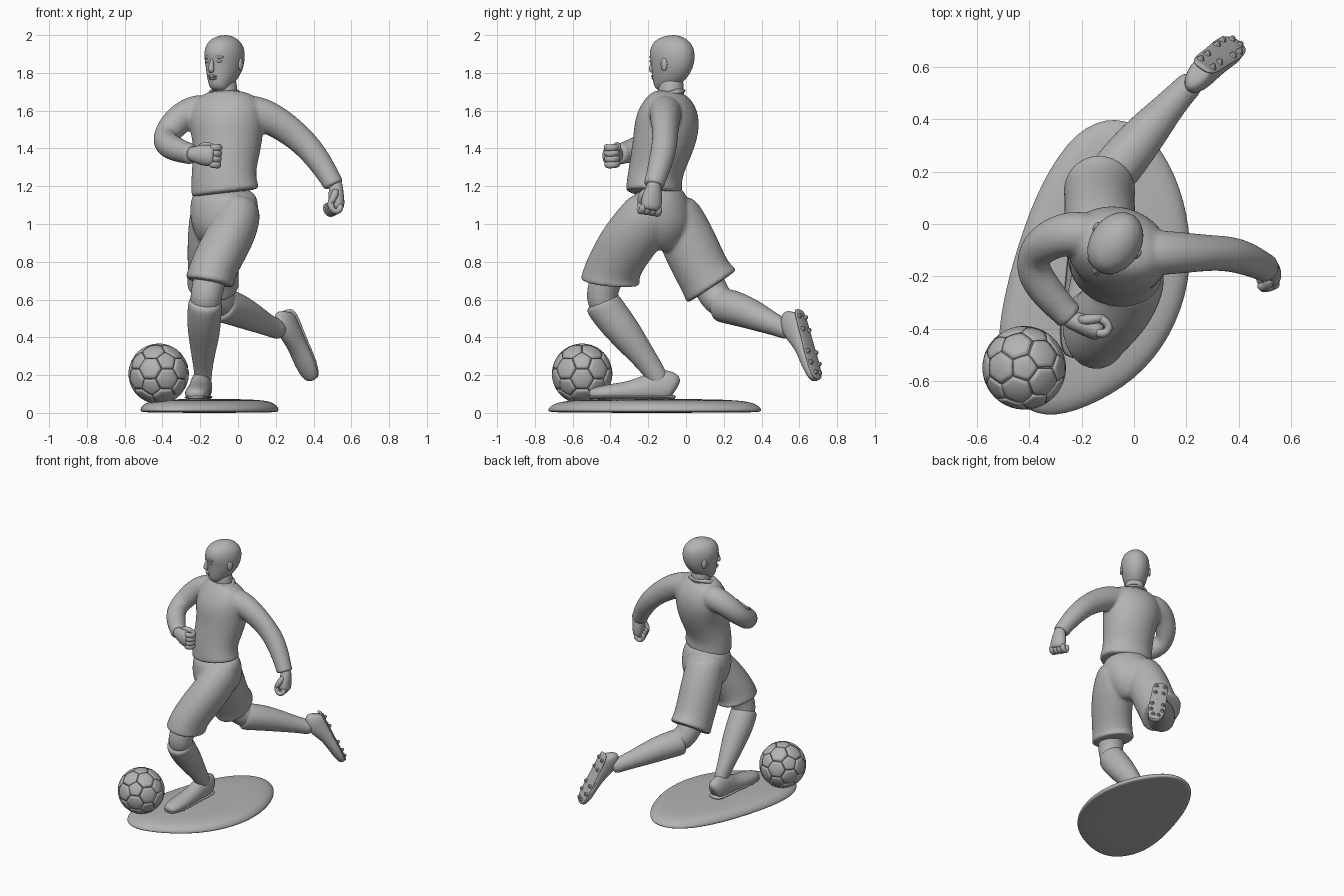
import bpy, bmesh, math
from mathutils import Vector as V, Matrix

cube = bpy.data.objects.get("Cube")
if cube:
    bpy.data.objects.remove(cube, do_unlink=True)

GREY = (0.45, 0.45, 0.45, 1)
mat = bpy.data.materials.new("plain grey")
mat.use_nodes = True
mat.diffuse_color = GREY
mat.node_tree.nodes["Principled BSDF"].inputs["Base Color"].default_value = GREY


def finish(name, bm, smooth=True, subsurf=0, recalc=True):
    if recalc:
        bmesh.ops.recalc_face_normals(bm, faces=bm.faces[:])
    for f in bm.faces:
        f.smooth = smooth
    me = bpy.data.meshes.new(name)
    bm.to_mesh(me)
    bm.free()
    me.materials.append(mat)
    ob = bpy.data.objects.new(name, me)
    bpy.context.collection.objects.link(ob)
    if subsurf:
        mod = ob.modifiers.new("smooth", 'SUBSURF')
        mod.levels = mod.render_levels = subsurf
    return ob


def skin(bm, rows, ref, hem=False, sides=14, floor=None):
    """Skin elliptical rings (x, y, z, half width, half depth) set square to their path."""
    rows = [(V(r[:3]), r[3], r[-1]) for r in rows]
    if hem:  # doubled end ring keeps the cloth edge crisp
        p, a, b = rows[-1]
        back = (rows[-2][0] - p).normalized() * 0.012
        rows.insert(-1, (p + back, a, b))
    grow = 3 / (2 + math.cos(math.tau / sides))
    rings = []
    for i, (p, a, b) in enumerate(rows):
        t = (rows[min(i + 1, len(rows) - 1)][0] - rows[max(i - 1, 0)][0]).normalized()
        u = t.cross(V(ref)).normalized()
        w = u.cross(t)
        ring = []
        for k in range(sides):
            ang = math.tau * k / sides
            q = p + grow * (u * a * math.cos(ang) + w * b * math.sin(ang))
            if floor is not None:
                q.z = max(q.z, floor)
            ring.append(bm.verts.new(q))
        rings.append(ring)
    bridge(bm, rings)


def bridge(bm, rings):
    for r, s in zip(rings, rings[1:]):
        for k in range(len(r)):
            n = (k + 1) % len(r)
            bm.faces.new((r[k], r[n], s[n], s[k]))
    bm.faces.new(rings[0])
    bm.faces.new(rings[-1])


def loft(name, rows, ref, matrix=None, **options):
    bm = bmesh.new()
    skin(bm, rows, ref, **options)
    if matrix:
        bm.transform(matrix)
    return finish(name, bm, subsurf=2)


def garment(name, pieces):
    """Several lofts fused into one soft cloth surface."""
    bm = bmesh.new()
    for rows, ref, hem in pieces:
        skin(bm, rows, ref, hem=hem)
    ob = finish(name, bm, subsurf=2)
    fuse = ob.modifiers.new("fuse", 'REMESH')
    fuse.mode = 'VOXEL'
    fuse.voxel_size = .01
    fuse.use_smooth_shade = True
    soft = ob.modifiers.new("soften", 'SMOOTH')
    soft.factor = .5
    soft.iterations = 6


def frame(origin, x, y, z):
    m = Matrix((V(x).normalized(), V(y).normalized(), V(z).normalized())).transposed().to_4x4()
    m.translation = V(origin)
    return m


def blob(name, m, centre, size):
    bm = bmesh.new()
    bmesh.ops.create_uvsphere(bm, u_segments=16, v_segments=10, radius=1)
    bm.transform(m @ Matrix.Translation(centre) @ Matrix.Diagonal((*size, 1)))
    return finish(name, bm)


# Ground plate: outline stacked in shrinking rings
OUTLINE = [(-.07, .39), (-.22, .34), (-.35, .14), (-.43, -.08), (-.49, -.3), (-.51, -.5),
           (-.45, -.66), (-.33, -.72), (-.18, -.68), (0, -.58), (.13, -.42), (.2, -.22),
           (.2, -.02), (.15, .17), (.05, .33)]
bm = bmesh.new()
mid = V((-.15, -.17))
bridge(bm, [[bm.verts.new((*(mid + (V(p) - mid) * s), z)) for p in OUTLINE]
            for s, z in ((1, 0), (1.05, .008), (1.05, .024), (.99, .05), (.86, .066), (.5, .074))])
finish("ground_plate", bm, subsurf=2)

# Ball: separate curved panels over a core, leaving seam grooves
BALL, RAD = V((-.42, -.55, .207)), .16
bm = bmesh.new()
bmesh.ops.create_icosphere(bm, subdivisions=1, radius=RAD)
bmesh.ops.bevel(bm, geom=bm.verts[:], offset=100 / 3, offset_type='PERCENT',
                segments=1, affect='VERTICES')
bmesh.ops.recalc_face_normals(bm, faces=bm.faces[:])
bmesh.ops.split_edges(bm, edges=bm.edges[:])
for f in bm.faces:
    c = f.calc_center_median()
    for v in f.verts:
        v.co = c + (v.co - c) * .95
bmesh.ops.poke(bm, faces=bm.faces[:])
bmesh.ops.subdivide_edges(bm, edges=bm.edges[:], cuts=2, use_grid_fill=True)
for v in bm.verts:
    v.co = BALL + v.co.normalized() * RAD
panels = finish("ball_panels", bm, recalc=False)
solid = panels.modifiers.new("thickness", 'SOLIDIFY')
solid.thickness = .014
solid.offset = -1
blob("ball_core", Matrix.Translation(BALL), (0, 0, 0), (RAD - .008,) * 3)

# Shirt: body and both sleeves fused
CHEST = (-.3, -.95, 0)
BODY = [(-.07, -.085, 1.705, .08, .07), (-.07, -.09, 1.675, .16, .105),
        (-.065, -.09, 1.61, .2, .15), (-.06, -.1, 1.52, .202, .172),
        (-.055, -.125, 1.4, .178, .158), (-.08, -.165, 1.27, .17, .138),
        (-.066, -.17, 1.16, .184, .146)]
LEFT_ARM = [(0, -.11, 1.6, .09), (.11, -.11, 1.59, .09, .085), (.21, -.11, 1.54, .085, .075),
            (.3, -.11, 1.475, .076, .066), (.38, -.115, 1.4, .07, .068), (.45, -.14, 1.305, .062),
            (.497, -.165, 1.225, .054), (.508, -.17, 1.2, .056)]
RIGHT_ARM = [(-.13, -.05, 1.6, .09), (-.24, -.03, 1.6, .085), (-.315, -.055, 1.555, .08),
             (-.375, -.1, 1.485, .073), (-.395, -.165, 1.435, .07), (-.345, -.25, 1.4, .068),
             (-.27, -.33, 1.375, .056), (-.24, -.36, 1.37, .056)]
garment("shirt", [(BODY, CHEST, True), (LEFT_ARM, (.1, 1, .3), True), (RIGHT_ARM, (0, .2, 1), True)])

# Neck and collar
loft("neck", [(-.07, -.08, 1.62, .075), (-.07, -.08, 1.7, .066), (-.075, -.075, 1.8, .064)], CHEST)
bm = bmesh.new()
tilt = Matrix.Translation((-.072, -.1, 1.688)) @ Matrix.Rotation(.3, 4, 'X')
bmesh.ops.create_cone(bm, segments=32, radius1=.1, radius2=.084, depth=.022, matrix=tilt)
ring = finish("collar", bm)
band = ring.modifiers.new("thickness", 'SOLIDIFY')
band.thickness = .014

# Head, local x across, y forward, z up
look = V((-.55, -.83, 0)).normalized()
face = frame((-.073, -.076, 0), look.cross(V((0, 0, 1))), look, (0, 0, 1))
loft("head", [(0, .07, 1.705, .025, .025), (0, .062, 1.722, .05, .052), (0, .03, 1.78, .077, .092),
              (0, 0, 1.84, .093, .123), (0, -.003, 1.9, .1, .132), (0, -.01, 1.955, .087, .114),
              (0, -.012, 1.986, .054, .07), (0, -.012, 2.0, .02, .025)], (0, 1, 0), matrix=face)
loft("nose", [(0, .112, 1.875, .009, .012), (0, .122, 1.84, .012, .014),
              (0, .129, 1.815, .018, .018), (0, .114, 1.805, .012, .012)], (0, 1, 0), sides=8, matrix=face)
blob("brow", face, (0, .096, 1.884), (.06, .026, .014))
blob("upper_lip", face, (0, .112, 1.782), (.026, .012, .007))
blob("lower_lip", face, (0, .11, 1.77), (.022, .012, .007))
for side, label in ((1, "right"), (-1, "left")):
    blob(label + "_ear", face, (side * .096, -.015, 1.845), (.01, .02, .034))
    blob(label + "_eye", face, (side * .036, .104, 1.862), (.017, .01, .008))


# Fists, local x along the hand, y toward the thumb, z toward the palm
def fist(label, wrist, along, thumb, flip):
    d = V(along).normalized()
    k = V(thumb)
    k = (k - d * k.dot(d)).normalized()
    m = frame(wrist, d, k, d.cross(k) * flip)
    loft(label + "_palm", [(-.03, 0, 0, .036, .036), (.01, 0, 0, .04, .036), (.05, 0, .005, .055, .04),
                           (.11, 0, .008, .058, .04), (.13, 0, .01, .045, .026)], (0, 0, 1), sides=10, matrix=m)
    for i in range(4):
        y = -.045 + .03 * i
        loft(f"{label}_finger_{i + 1}", [(.1, y, 0, .018), (.135, y, .008, .019), (.145, y, .036, .019),
                                         (.12, y, .058, .018), (.08, y, .05, .016)],
             (0, 1, 0), sides=8, matrix=m)
    loft(label + "_thumb", [(.02, .03, .01, .018), (.055, .055, .03, .02), (.09, .048, .055, .017),
                            (.115, .03, .066, .012)], (0, 0, 1), sides=8, matrix=m)


fist("left", (.518, -.17, 1.2), (.12, -.12, -1), (.3, -.9, 0), 1)
fist("right", (-.24, -.365, 1.37), (.85, -.45, -.08), (0, 0, 1), -1)

# Shorts: seat and both legs fused
SEAT = [(-.07, -.16, 1.2, .165, .13), (-.07, -.145, 1.1, .185, .158),
        (-.08, -.13, 1.0, .178, .17), (-.1, -.14, .91, .13, .13), (-.11, -.15, .87, .08, .08)]
LEFT_LEG = [(.01, -.16, 1.13, .11, .12), (-.005, -.215, 1.02, .125, .148),
            (-.05, -.295, .92, .128, .152), (-.105, -.36, .82, .127, .146),
            (-.14, -.395, .74, .125, .148), (-.15, -.4, .685, .13, .16)]
RIGHT_LEG = [(-.11, -.08, 1.13, .125, .11), (-.125, -.04, 1.02, .135, .14),
             (-.13, .015, .9, .138, .148), (-.132, .07, .78, .134, .145),
             (-.132, .11, .71, .134, .145), (-.132, .14, .665, .138, .158)]
garment("shorts", [(SEAT, CHEST, False), (LEFT_LEG, (0, -1, 0), True), (RIGHT_LEG, (0, -1, 0), True)])

# Bare knees and socks
loft("left_knee", [(-.13, -.38, .8, .085), (-.155, -.43, .69, .085), (-.17, -.45, .61, .084, .085),
                   (-.175, -.42, .53, .075)], (0, -1, 0))
loft("left_sock", [(-.172, -.452, .6, .085, .088), (-.174, -.44, .575, .09, .096),
                   (-.18, -.385, .5, .09, .095), (-.18, -.32, .42, .084, .088),
                   (-.185, -.235, .31, .062, .068), (-.185, -.16, .21, .045, .054),
                   (-.185, -.13, .14, .045, .054)], (0, -1, 0))
loft("right_knee", [(-.13, .08, .76, .085), (-.12, .14, .64, .086), (-.09, .175, .585, .084),
                    (-.03, .25, .56, .07)], (.6, -.5, .4))
loft("right_sock", [(-.1, .17, .575, .084), (-.08, .195, .57, .092), (-.02, .27, .552, .09),
                    (.06, .365, .515, .078), (.135, .45, .475, .06), (.19, .51, .45, .052),
                    (.235, .555, .43, .05)], (0, 0, 1))

# Studded boots, local x heel to toe, z up from the sole
SHAPE = [(0, .03, .1), (.02, .05, .14), (.08, .056, .15), (.15, .056, .12), (.22, .058, .09),
         (.32, .064, .075), (.4, .055, .06), (.44, .032, .042)]
STUDS = [(.05, .03), (.13, .03), (.27, .04), (.34, .042), (.4, .02)]


def boot(label, heel, toe, up, size):
    d = V(toe).normalized()
    z = V(up)
    z = (z - d * z.dot(d)).normalized()
    m = frame(heel, d, z.cross(d), z) @ Matrix.Scale(size, 4)
    loft(label + "_boot", [(s, 0, h * .4, w, h * .6) for s, w, h in SHAPE], (0, 0, 1), floor=0, matrix=m)
    # sole welt
    loft(label + "_sole", [(s, 0, .008, w * 1.04, .011) for s, w, h in SHAPE], (0, 0, 1), matrix=m)
    bm = bmesh.new()
    for s, y in STUDS:
        for side in (1, -1):
            bmesh.ops.create_cone(bm, cap_ends=True, segments=8, radius1=.008, radius2=.017, depth=.018,
                                  matrix=m @ Matrix.Translation((s, side * y, -.008)))
    finish(label + "_studs", bm, smooth=False)


boot("left", (-.188, -.055, .075), (-.08, -1, 0), (0, 0, 1), 1.05)
boot("right", (.262, .603, .55), (.343, .245, -.907), (-.45, -.77, -.38), .93)
